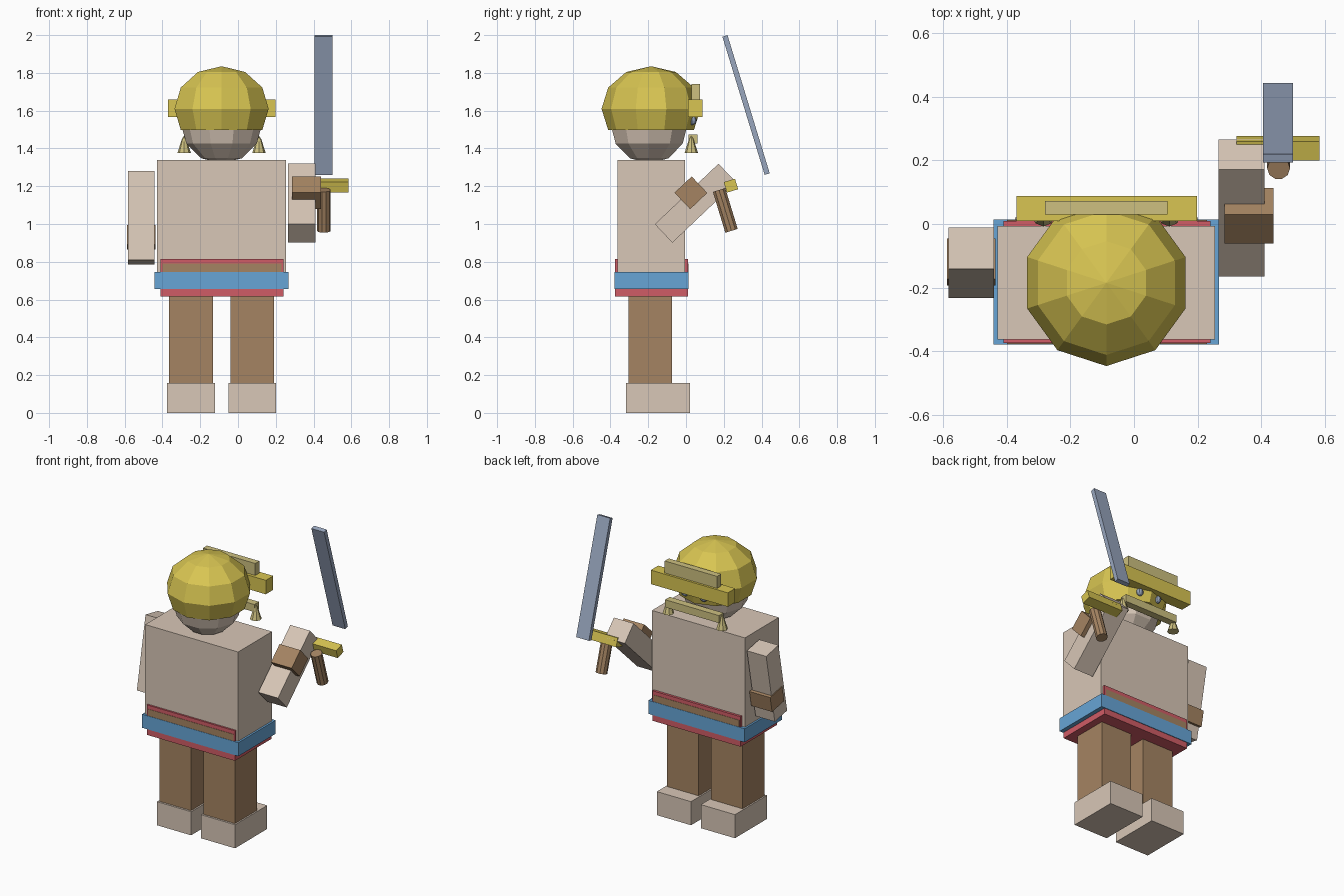
import bpy, math
from mathutils import Vector

cube = bpy.data.objects.get("Cube")
if cube:
    bpy.data.objects.remove(cube, do_unlink=True)


def to_linear(v):
    v /= 255
    return v / 12.92 if v <= 0.04 else ((v + 0.055) / 1.055) ** 2.4


def material(name, *rgb):
    col = [to_linear(v) for v in rgb] + [1.0]
    m = bpy.data.materials.new(name)
    m.use_nodes = True
    m.diffuse_color = col
    m.node_tree.nodes["Principled BSDF"].inputs["Base Color"].default_value = col
    return m


tan = material("pale_tan", 216, 199, 183)
brown = material("leather_brown", 165, 132, 98)
red = material("cloth_red", 208, 92, 102)
blue = material("sash_blue", 103, 165, 214)
yellow = material("helmet_yellow", 216, 197, 82)
blond = material("pale_blond", 205, 192, 128)
steel = material("steel_blue", 152, 166, 190)


def mesh_object(name, verts, faces, mat):
    me = bpy.data.meshes.new(name)
    me.from_pydata(verts, [], faces)
    me.materials.append(mat)
    ob = bpy.data.objects.new(name, me)
    bpy.context.collection.objects.link(ob)
    return ob


def box(name, centre, size, mat, tilt=0):
    """Box given by centre and size, tilted about x in degrees."""
    half = Vector(size) / 2
    verts = [(sx * half.x, sy * half.y, sz * half.z)
             for sx in (-1, 1) for sy in (-1, 1) for sz in (-1, 1)]
    faces = [(0, 1, 3, 2), (4, 6, 7, 5), (0, 4, 5, 1),
             (2, 3, 7, 6), (0, 2, 6, 4), (1, 5, 7, 3)]
    ob = mesh_object(name, verts, faces, mat)
    ob.location = centre
    ob.rotation_euler.x = math.radians(tilt)
    return ob


def span(name, x, y, z, mat):
    """Upright box given by its ranges on the axes."""
    return box(name, [(a + b) / 2 for a, b in (x, y, z)],
               [b - a for a, b in (x, y, z)], mat)


def lathe(name, centre, rings, sides, phase, mat, tilt=0):
    """Faceted solid from (radius, height) rings, bottom to top."""
    verts, faces = [], []
    for r, z in rings:
        for i in range(sides):
            a = math.radians(phase) + math.tau * i / sides
            verts.append((r * math.cos(a), r * math.sin(a), z))
    for k in range(len(rings) - 1):
        for i in range(sides):
            j = (i + 1) % sides
            faces.append((k * sides + i, k * sides + j,
                          (k + 1) * sides + j, (k + 1) * sides + i))
    faces.append(tuple(reversed(range(sides))))
    faces.append(tuple(range(len(verts) - sides, len(verts))))
    ob = mesh_object(name, verts, faces, mat)
    ob.location = centre
    ob.rotation_euler.x = math.radians(tilt)
    return ob


def dome_rings(radius, height, low, high=90):
    """Rings of an ellipsoid, one each thirty degrees of latitude."""
    return [(max(radius * math.cos(math.radians(a)), 0.001),
             height * math.sin(math.radians(a))) for a in range(low, high + 1, 30)]


MID = -0.087

# Torso, skirt and sash
span("torso", (-0.43, 0.255), (-0.363, -0.006), (0.70, 1.34), tan)
span("skirt", (-0.41, 0.24), (-0.375, 0.01), (0.615, 0.815), red)
span("skirt_trim", (-0.40, 0.23), (-0.377, 0.012), (0.70, 0.79), brown)
span("sash", (-0.442, 0.268), (-0.379, 0.014), (0.655, 0.745), blue)

# Legs and feet
for side, s in (("right", -1), ("left", 1)):
    x = MID + s * 0.162
    span(side + "_leg", (x - 0.116, x + 0.116), (-0.305, -0.075), (0.15, 0.63), brown)
    span(side + "_foot", (x - 0.126, x + 0.126), (-0.318, 0.02), (0, 0.157), tan)

# Hanging arm with wrist band
box("right_arm", (-0.512, -0.122, 1.033), (0.142, 0.132, 0.479), tan, -11)
box("right_wrist_band", (-0.512, -0.12, 0.93), (0.153, 0.13, 0.105), brown, -11)

# Raised arm with wrist band
box("left_arm", (0.338, 0.05, 1.11), (0.145, 0.135, 0.465), tan, -46.5)
box("left_wrist_band", (0.362, 0.026, 1.165), (0.153, 0.12, 0.125), brown, -46.5)

# Head and helmet
lathe("head", (MID, -0.195, 1.53), dome_rings(0.215, 0.21, -90), 10, 0, tan)
lathe("helmet", (MID, -0.185, 1.61), dome_rings(0.262, 0.225, -30), 10, 90, yellow)
span("helmet_brim", (-0.37, 0.198), (0.01, 0.088), (1.567, 1.66), yellow)
span("helmet_crest", (-0.28, 0.106), (0.03, 0.073), (1.655, 1.74), blond)

# Eyes and moustache
span("moustache", (-0.285, 0.112), (0.012, 0.06), (1.425, 1.475), blond)
for side, s in (("right", -1), ("left", 1)):
    lathe(side + "_eye", (MID + s * 0.07, 0.033, 1.548),
          dome_rings(0.024, 0.024, -90), 8, 0, steel)
    lathe(side + "_moustache_tip", (MID + s * 0.198, 0.028, 1.375),
          [(0.036, 0), (0.012, 0.075), (0.002, 0.09)], 8, 0, blond)

# Sword
box("sword_blade", (0.453, 0.318, 1.63), (0.094, 0.028, 0.765), steel, 17)
box("sword_guard", (0.453, 0.238, 1.203), (0.262, 0.062, 0.058), yellow, 17)
lathe("sword_handle", (0.455, 0.208, 1.072), [(0.036, -0.113), (0.036, 0.113)],
      10, 0, brown, 17)
